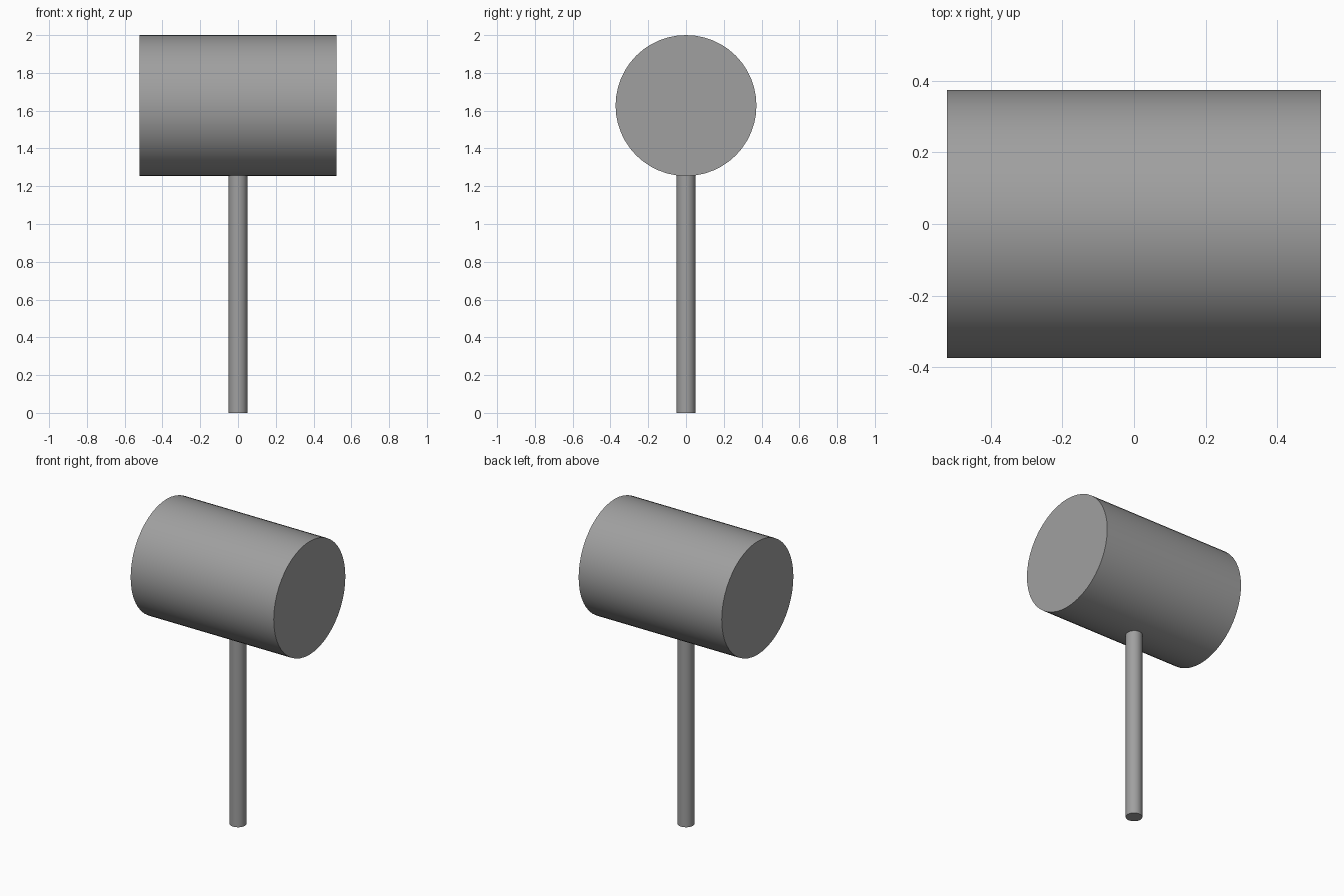
import bpy, math

if "Cube" in bpy.data.objects:
    bpy.data.objects.remove(bpy.data.objects["Cube"])

grey = bpy.data.materials.new("plain grey")
grey.diffuse_color = (0.35, 0.35, 0.35, 1)
grey.use_nodes = True
grey.node_tree.nodes["Principled BSDF"].inputs["Base Color"].default_value = grey.diffuse_color


def cylinder(name, radius, length, centre, rotation=(0, 0, 0), sides=48):
    bpy.ops.mesh.primitive_cylinder_add(vertices=sides, radius=radius, depth=length,
                                        location=centre, rotation=rotation)
    obj = bpy.context.object
    obj.name = name
    obj.data.materials.append(grey)
    bpy.ops.object.shade_smooth_by_angle(angle=math.radians(30))
    return obj


HEAD_R = 0.373
HEAD_Z = 2 - HEAD_R

# Mallet head lying along x
cylinder("mallet_head", HEAD_R, 1.043, (0, 0, HEAD_Z), (0, math.pi / 2, 0))

# Upright handle, its top set just inside the head
handle_top = HEAD_Z - HEAD_R + 0.02
cylinder("handle", 0.05, handle_top, (0, 0, handle_top / 2), sides=32)
